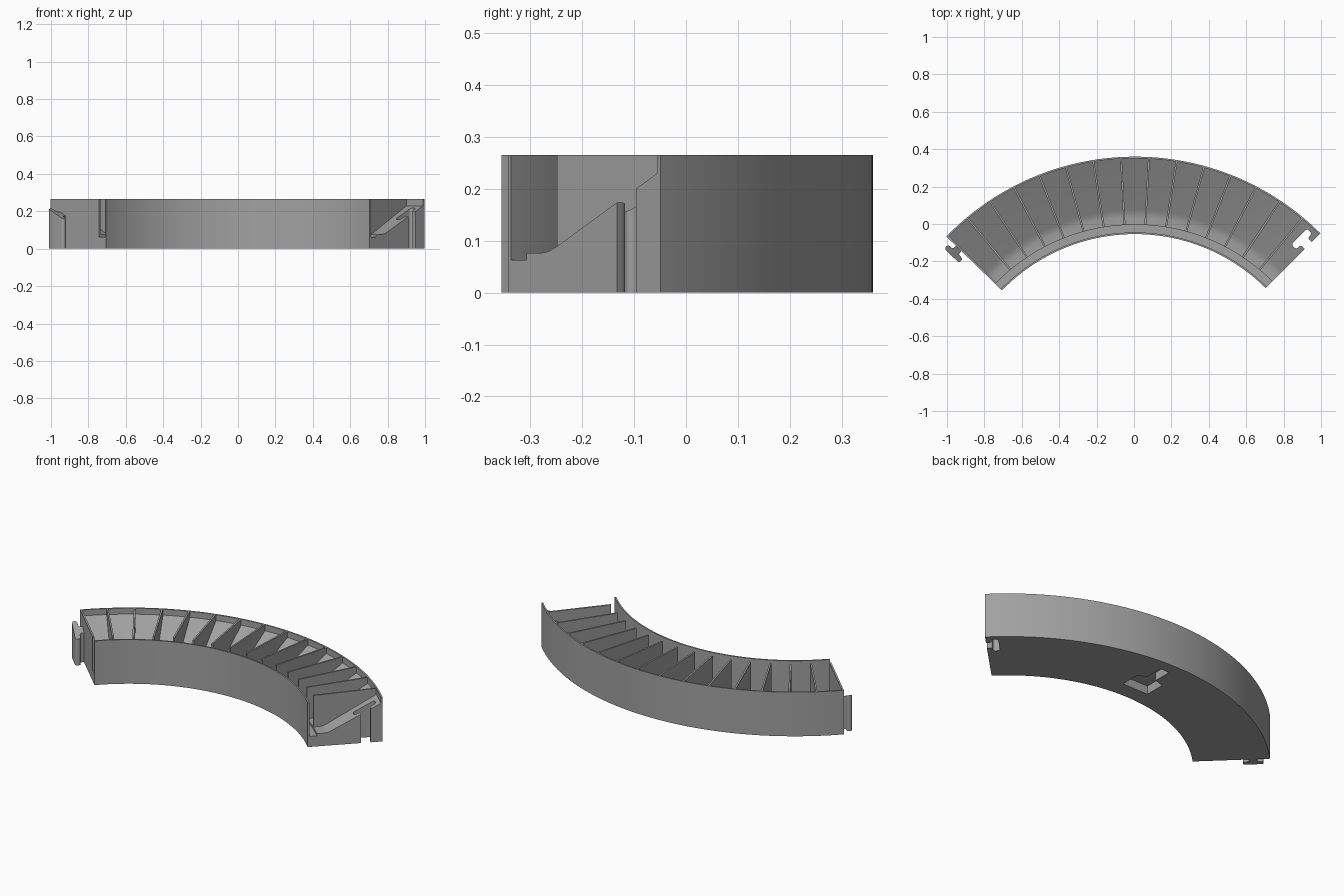
import bpy, bmesh, math
from mathutils import Vector

cube = bpy.data.objects.get("Cube")
if cube:
    bpy.data.objects.remove(cube, do_unlink=True)

CX, CY = 0.005, -1.044          # centre of the arc
R_IN, R_OUT, TOP = 0.99, 1.404, 0.265
WALL = 0.009
LEDGE, SLOPE = 1.04, 1.10       # where the ledge ends and the slope starts
RIGHT_END, LEFT_END = math.radians(44.9), math.radians(-45.9)
PITCH = math.radians(6.12)

grey = bpy.data.materials.new("plain grey")
grey.use_nodes = True
colour = (0.36, 0.36, 0.36, 1)
grey.diffuse_color = colour
grey.node_tree.nodes["Principled BSDF"].inputs["Base Color"].default_value = colour


def polar(r, a, t=0.0, z=0.0):
    """Point at radius r and angle a, shifted t along the tangent."""
    s, c = math.sin(a), math.cos(a)
    return Vector((CX + r * s + t * c, CY + r * c - t * s, z))


def floor_z(r):
    return 0.076 + max(0, r - SLOPE) * 0.52


def finish(bm, name):
    bmesh.ops.recalc_face_normals(bm, faces=bm.faces[:])
    mesh = bpy.data.meshes.new(name)
    bm.to_mesh(mesh)
    bm.free()
    mesh.materials.append(grey)
    obj = bpy.data.objects.new(name, mesh)
    bpy.context.collection.objects.link(obj)
    return obj


def loft(rings, name):
    """Solid through matching closed rings of points."""
    bm = bmesh.new()
    rows = [[bm.verts.new(p) for p in ring] for ring in rings]
    n = len(rows[0])
    for a, b in zip(rows, rows[1:]):
        for i in range(n):
            j = (i + 1) % n
            bm.faces.new((a[i], a[j], b[j], b[i]))
    bm.faces.new(rows[0])
    bm.faces.new(rows[-1])
    return finish(bm, name)


def round_outline(points, radius):
    """Cut each corner with a short curve."""
    out = []
    for i, p in enumerate(points):
        p, a, b = Vector(p), Vector(points[i - 1]), Vector(points[(i + 1) % len(points)])
        u = p + (a - p).normalized() * min(radius, (a - p).length * 0.45)
        v = p + (b - p).normalized() * min(radius, (b - p).length * 0.45)
        for k in range(5):
            f = k / 4
            out.append(u * (1 - f) ** 2 + p * 2 * f * (1 - f) + v * f * f)
    return out


def tee(mid, half_bar, half_stem, start, neck, end):
    """T outline in radius and tangent distance."""
    half = [(half_stem, start), (half_stem, neck), (half_bar, neck), (half_bar, end)]
    return [(mid + h, t) for h, t in half] + [(mid - h, t) for h, t in reversed(half)]


def cut(target, cutter):
    mod = target.modifiers.new("cut", "BOOLEAN")
    mod.operation, mod.solver, mod.object = "DIFFERENCE", "EXACT", cutter
    cutter.hide_render = True
    bpy.context.view_layer.objects.active = target
    bpy.ops.object.modifier_apply(modifier=mod.name)
    bpy.data.objects.remove(cutter, do_unlink=True)


# Trough body: inner wall, ledge, sloping floor and outer wall swept round the arc
inner, outer = R_IN + WALL, R_OUT - WALL
profile = [(R_IN, 0), (R_IN, TOP), (inner, TOP), (inner, 0.063), (LEDGE, 0.063),
           (LEDGE, 0.076), (SLOPE - 0.02, 0.076), (SLOPE, 0.079), (SLOPE + 0.02, 0.0875),
           (outer, floor_z(outer)), (outer, TOP), (R_OUT, TOP), (R_OUT, 0)]
STEPS = 72
angles = [LEFT_END + (RIGHT_END - LEFT_END) * i / STEPS for i in range(STEPS + 1)]
body = loft([[polar(r, a, z=z) for r, z in profile] for a in angles], "trough_body")

# Joining slot through the right end
slot = round_outline(tee(1.312, 0.06, 0.026, 0.02, -0.03, -0.068), 0.016)
cut(body, loft([[polar(r, RIGHT_END, t, z) for r, t in slot] for z in (-0.05, 0.4)], "slot_cutter"))

# Keyhole recess in the underside
keyhole = [(-0.06, 0.04), (0.11, 0.04), (0.11, 0.16), (0.06, 0.18),
           (0.06, 0.29), (0.0, 0.29), (0.0, 0.18), (-0.06, 0.16)]
cut(body, loft([[Vector((x, y, z)) for x, y in keyhole] for z in (-0.05, 0.05)], "recess_cutter"))

# Joining hook on the left end, its top following the floor slope
hook_line = round_outline(tee(1.312, 0.055, 0.02, -0.01, 0.024, 0.054), 0.014)
hook = loft([[polar(r, LEFT_END, -t, z if z == 0 else floor_z(r)) for r, t in hook_line]
             for z in (0, 1)], "joining_hook")

# Divider ribs between the compartments
parts = [body, hook]
rib_shape = [(LEDGE, 0.07), (LEDGE, TOP), (outer + 0.003, TOP),
             (outer + 0.003, floor_z(outer) - 0.01), (SLOPE, 0.07)]
for i in range(15):
    a = (i - 7.5) * PITCH
    shift = 0.005 if i == 0 else 0
    rings = [[polar(r, a, t + shift, z) for r, z in rib_shape] for t in (-0.005, 0.005)]
    parts.append(loft(rings, f"divider_rib_{i + 1}"))

# Smooth curved surfaces, keep hard edges
bpy.ops.object.select_all(action="DESELECT")
for obj in parts:
    obj.select_set(True)
bpy.context.view_layer.objects.active = body
bpy.ops.object.shade_smooth_by_angle(angle=math.radians(30))
